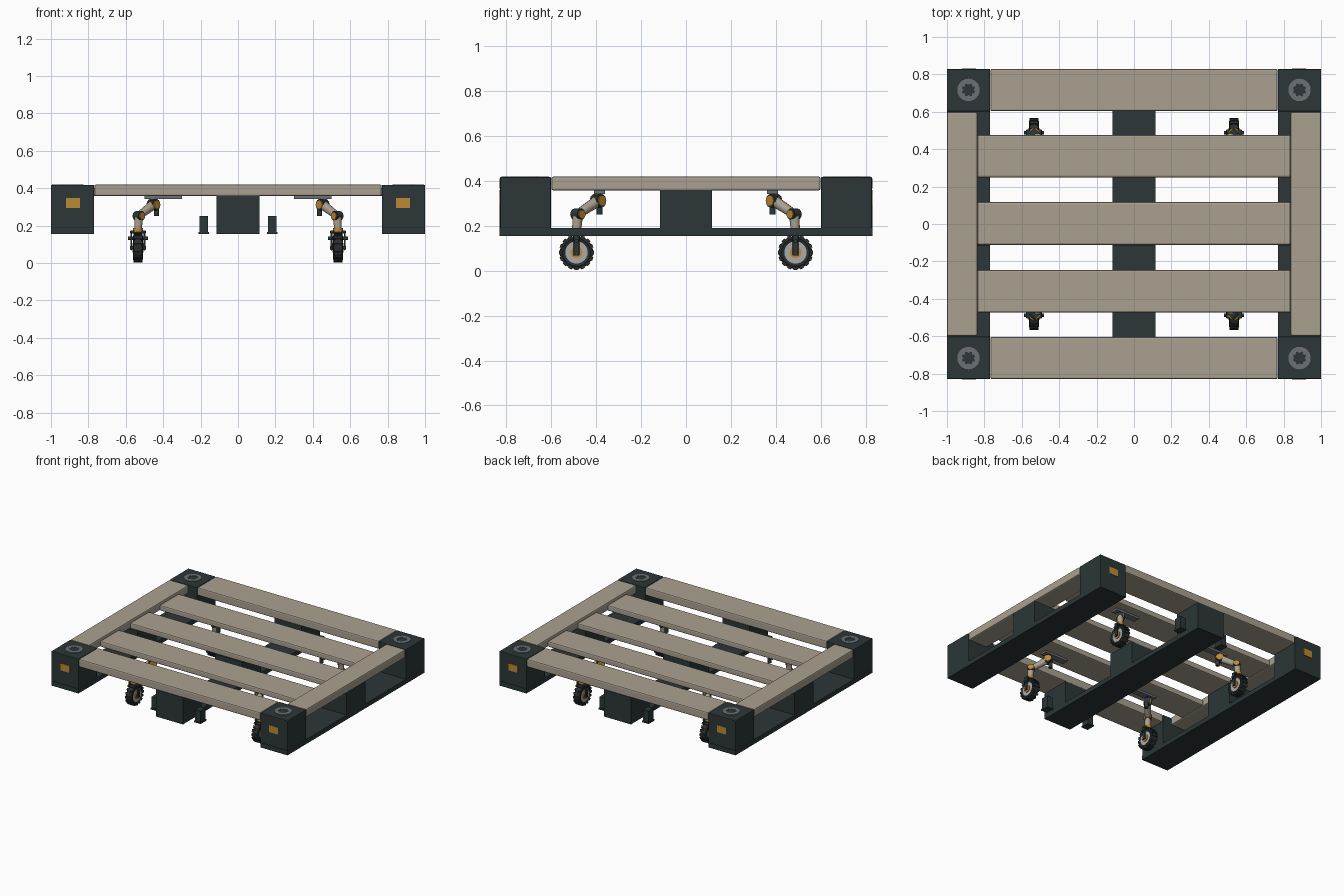
import bpy, bmesh, math
from mathutils import Vector

if "Cube" in bpy.data.objects:
    bpy.data.objects.remove(bpy.data.objects["Cube"])


def material(name, rgb):
    m = bpy.data.materials.new(name)
    m.diffuse_color = (*rgb, 1)
    m.use_nodes = True
    m.node_tree.nodes["Principled BSDF"].inputs["Base Color"].default_value = m.diffuse_color
    return m


DARK = material("dark_green_grey", (0.025, 0.037, 0.038))
BEIGE = material("warm_beige", (0.40, 0.355, 0.28))
GOLD = material("ochre", (0.50, 0.25, 0.035))
GREY = material("mid_grey", (0.15, 0.16, 0.18))
LIGHT = material("light_grey", (0.42, 0.41, 0.38))
TYRE = material("tyre_dark", (0.022, 0.027, 0.028))


def finish(name, bm, mat, bevel=0.0, smooth=False):
    bmesh.ops.recalc_face_normals(bm, faces=bm.faces[:])
    me = bpy.data.meshes.new(name)
    bm.to_mesh(me)
    bm.free()
    me.materials.append(mat)
    ob = bpy.data.objects.new(name, me)
    bpy.context.collection.objects.link(ob)
    if bevel:
        b = ob.modifiers.new("edge", 'BEVEL')
        b.width = bevel
        b.segments = 2
    if smooth:
        bpy.ops.object.select_all(action='DESELECT')
        ob.select_set(True)
        bpy.context.view_layer.objects.active = ob
        bpy.ops.object.shade_smooth_by_angle(angle=math.radians(35))
    return ob


def box(name, x, y, z, mat, bevel=0.0):
    """Box from (min, max) ranges."""
    bm = bmesh.new()
    bmesh.ops.create_cube(bm, size=1)
    for v in bm.verts:
        for i, r in enumerate((x, y, z)):
            v.co[i] = (r[0] + r[1]) / 2 + v.co[i] * (r[1] - r[0])
    return finish(name, bm, mat, bevel)


def cbox(name, c, s, mat, bevel=0.0):
    return box(name, *[(c[i] - s[i] / 2, c[i] + s[i] / 2) for i in range(3)], mat, bevel)


def rod(name, a, b, r, mat, r2=None, sides=20, bevel=0.0):
    """Cylinder or cone between two points."""
    a, b = Vector(a), Vector(b)
    d = b - a
    bm = bmesh.new()
    bmesh.ops.create_cone(bm, cap_ends=True, segments=sides, radius1=r,
                          radius2=r if r2 is None else r2, depth=d.length)
    bm.transform(d.to_track_quat('Z', 'Y').to_matrix().to_4x4())
    bmesh.ops.translate(bm, verts=bm.verts[:], vec=(a + b) / 2)
    return finish(name, bm, mat, bevel, True)


def lathe(name, profile, centre, axis, mat, sides=32):
    """Ring from a closed (radius, height) profile."""
    bm = bmesh.new()
    rings = []
    for k in range(sides):
        t = 2 * math.pi * k / sides
        rings.append([bm.verts.new((r * math.cos(t), r * math.sin(t), h)) for r, h in profile])
    n = len(profile)
    for k in range(sides):
        p, q = rings[k], rings[(k + 1) % sides]
        for j in range(n):
            bm.faces.new((p[j], q[j], q[(j + 1) % n], p[(j + 1) % n]))
    bm.transform(Vector(axis).to_track_quat('Z', 'Y').to_matrix().to_4x4())
    bmesh.ops.translate(bm, verts=bm.verts[:], vec=centre)
    return finish(name, bm, mat, 0, True)


# Runners with their middle and end blocks
for i, x0 in enumerate((-0.885, 0, 0.885)):
    xr = (x0 - 0.115, x0 + 0.115)
    box("runner", xr, (-0.83, 0.83), (0.155, 0.19), DARK)
    box("middle_block", xr, (-0.115, 0.115), (0.19, 0.36), DARK)
    if i == 1:
        for s in (-1, 1):
            box("runner_end_block", xr, sorted((s * 0.605, s * 0.83)), (0.19, 0.36), DARK)

# Corner blocks with top ring and ochre plates
for sx in (-1, 1):
    for sy in (-1, 1):
        box("corner_block", sorted((sx * 0.77, sx)), sorted((sy * 0.602, sy * 0.828)),
            (0.188, 0.418), DARK, 0.004)
        lathe("corner_ring", [(0.036, 0), (0.060, 0), (0.060, 0.005), (0.036, 0.005)],
              (sx * 0.885, sy * 0.717, 0.416), (0, 0, 1), GREY, 24)
        for k in range(8):
            t = math.pi * k / 4
            c = (sx * 0.885 + 0.036 * math.cos(t), sy * 0.717 + 0.036 * math.sin(t))
            rod("ring_lobe", (*c, 0.416), (*c, 0.4205), 0.008, GREY, sides=10)
        cbox("marker_plate", (sx * 0.882, sy * 0.829, 0.32), (0.075, 0.006, 0.054), GOLD)

# Deck boards
for s in (-1, 1):
    box("edge_board", (-0.768, 0.768), sorted((s * 0.603, s * 0.83)), (0.358, 0.42), BEIGE, 0.009)
    box("side_board", sorted((s * 0.838, s)), (-0.6, 0.6), (0.358, 0.42), BEIGE, 0.009)
for y0 in (-0.36, 0.003, 0.363):
    box("deck_slat", (-0.838, 0.838), (y0 - 0.114, y0 + 0.114), (0.358, 0.402), BEIGE, 0.009)

# Small stop brackets beside the middle runner
for sx in (-1, 1):
    for sy in (-1, 1):
        cbox("stop_bracket", (sx * 0.184, sy * 0.72, 0.205), (0.046, 0.06, 0.09), DARK)
        cbox("bracket_foot", (sx * 0.184, sy * 0.72, 0.16), (0.056, 0.07, 0.01), DARK)


def wheel(c):
    """Knobbly wheel turning about x."""
    ax = (1, 0, 0)
    lathe("tyre", [(0.048, -0.022), (0.062, -0.027), (0.072, -0.02), (0.074, 0),
                   (0.072, 0.02), (0.062, 0.027), (0.048, 0.022)], c, ax, TYRE)
    bm = bmesh.new()
    n = 16
    for k in range(n):
        t = 2 * math.pi * k / n
        u, w = Vector((0, math.cos(t), math.sin(t))), Vector((0, -math.sin(t), math.cos(t)))
        new = bmesh.ops.create_cube(bm, size=1)["verts"]
        for v in new:
            q = v.co.copy()
            v.co = (Vector(c) + Vector((q.x * 0.05, 0, 0)) + u * (0.0705 + q.y * 0.016)
                    + w * q.z * 0.017)
    finish("tyre_treads", bm, TYRE)
    for name, r, h, mat in (("wheel_disc", 0.05, 0.023, LIGHT), ("wheel_hub", 0.026, 0.029, GOLD)):
        rod(name, (c[0] - h, c[1], c[2]), (c[0] + h, c[1], c[2]), r, mat, sides=24)


# Folding legs: mount, hip, arm, knee, shin, fork and wheel
for sx in (-1, 1):
    for sy in (-1, 1):
        def P(x, y, z):
            return Vector((sx * x, sy * y, z))
        side = P(1, -1, 0).normalized()
        hip, knee, hub = P(0.452, 0.392, 0.312), P(0.53, 0.482, 0.252), P(0.535, 0.488, 0.082)
        cbox("mount_plate", P(0.40, 0.385, 0.35), (0.20, 0.05, 0.016), GREY)
        cbox("mount_stub", P(0.452, 0.392, 0.338), (0.035, 0.035, 0.03), DARK)
        rod("hip_drop", P(0.436, 0.385, 0.25), P(0.436, 0.385, 0.32), 0.014, DARK, sides=12)
        for name, c, r, h in (("hip", hip, 0.030, 0.022), ("knee", knee, 0.025, 0.022)):
            rod(name + "_joint", c - side * h, c + side * h, r, DARK)
            rod(name + "_cap", c - side * (h + 0.006), c + side * (h + 0.006), r * 0.8, GOLD)
        rod("upper_arm", hip, knee, 0.026, BEIGE, 0.02, 12)
        rod("shin", knee, P(0.535, 0.488, 0.175), 0.024, BEIGE, 0.02, 12)
        rod("swivel_collar", P(0.535, 0.488, 0.166), P(0.535, 0.488, 0.186), 0.026, GOLD)
        cbox("fork_crown", P(0.535, 0.488, 0.166), (0.084, 0.032, 0.014), DARK, 0.003)
        for d in (-1, 1):
            cbox("fork_blade", P(0.535 + d * 0.036, 0.488, 0.118), (0.010, 0.026, 0.10), DARK, 0.003)
        rod("fork_pin", P(0.481, 0.488, 0.132), P(0.589, 0.488, 0.132), 0.009, DARK, sides=12)
        rod("axle", P(0.493, 0.488, 0.082), P(0.577, 0.488, 0.082), 0.010, DARK, sides=12)
        wheel(hub)
